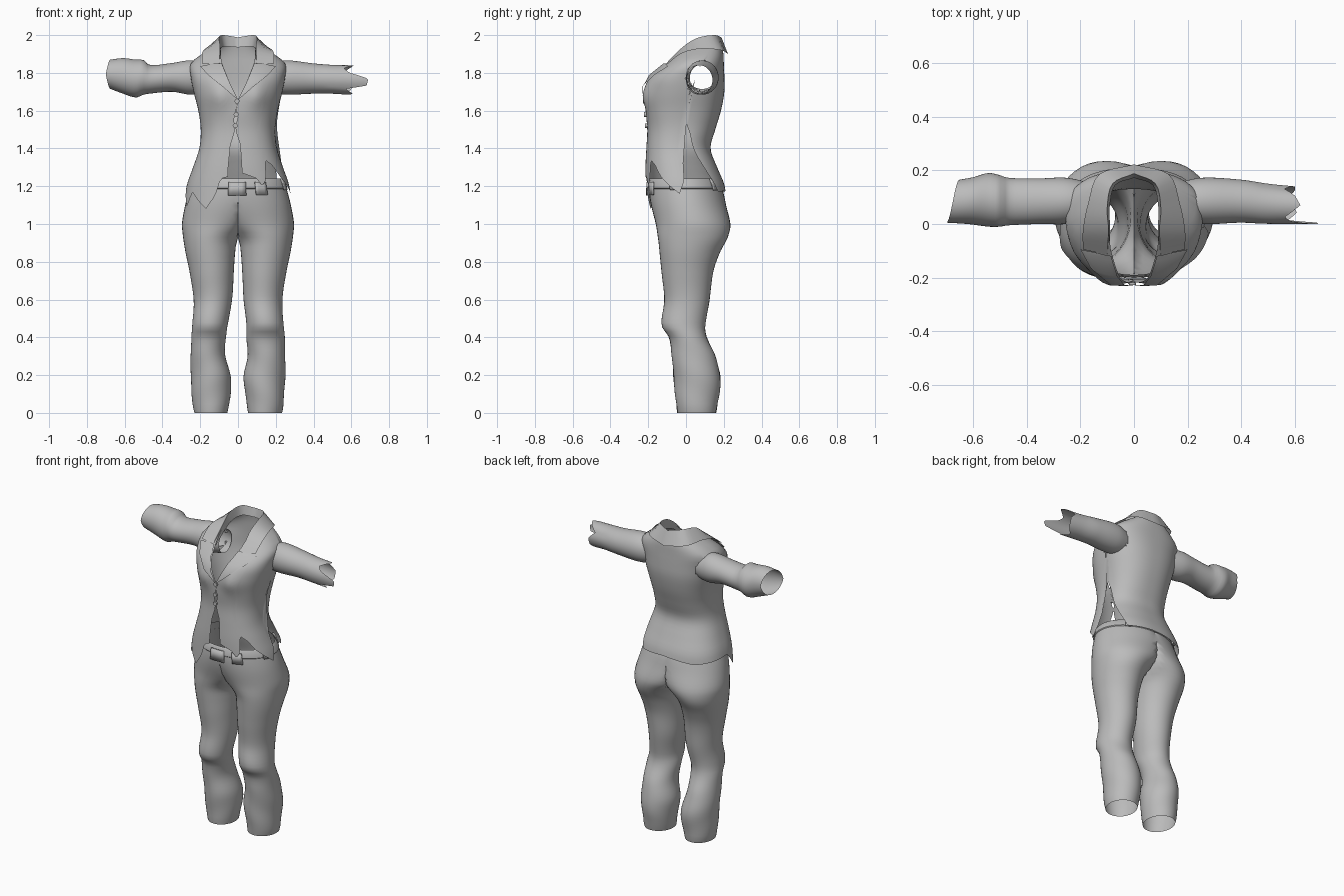
import bpy, bmesh, math
from mathutils import Matrix

cube = bpy.data.objects.get("Cube")
if cube:
    bpy.data.objects.remove(cube)

cloth = bpy.data.materials.new("grey cloth")
cloth.use_nodes = True
GREY = (0.5, 0.5, 0.5, 1)
cloth.diffuse_color = GREY
cloth.node_tree.nodes["Principled BSDF"].inputs["Base Color"].default_value = GREY


def interp(pts, t, smooth=True):
    """Interpolate rows (t, a, b, ...) with a smooth or straight curve."""
    if t <= pts[0][0]:
        return pts[0][1:]
    if t >= pts[-1][0]:
        return pts[-1][1:]
    i = next(k for k in range(len(pts) - 1) if t <= pts[k + 1][0])
    p, q = pts[i], pts[i + 1]
    before, after = pts[max(i - 1, 0)], pts[min(i + 2, len(pts) - 1)]
    h = q[0] - p[0]
    s = (t - p[0]) / h
    out = []
    for k in range(1, len(p)):
        m0 = m1 = q[k] - p[k]
        if smooth:
            m0 = (q[k] - before[k]) / (q[0] - before[0]) * h
            m1 = (after[k] - p[k]) / (after[0] - p[0]) * h
        d = q[k] - p[k]
        out.append(p[k] + s * m0 + s * s * (3 * d - 2 * m0 - m1) + s ** 3 * (m0 + m1 - 2 * d))
    return out


def finish(name, bm):
    mesh = bpy.data.meshes.new(name)
    bmesh.ops.recalc_face_normals(bm, faces=bm.faces)
    for f in bm.faces:
        f.smooth = True
    bm.to_mesh(mesh)
    bm.free()
    mesh.set_sharp_from_angle(angle=math.radians(50))
    mesh.materials.append(cloth)
    obj = bpy.data.objects.new(name, mesh)
    bpy.context.collection.objects.link(obj)
    return obj


def sheet(name, patches, closed=False, drop=None, thick=0):
    """Skin patches, each a list of point rows, into one mesh."""
    bm = bmesh.new()
    for rows in patches:
        grid = [[bm.verts.new(p) for p in row] for row in rows]
        n = len(grid[0])
        for a, b in zip(grid, grid[1:]):
            for j in range(n if closed else n - 1):
                k = (j + 1) % n
                bm.faces.new((a[j], a[k], b[k], b[j]))
    if drop:
        doomed = [f for f in bm.faces if drop(f.calc_center_median())]
        bmesh.ops.delete(bm, geom=doomed, context='FACES')
    bmesh.ops.remove_doubles(bm, verts=bm.verts, dist=0.0004)
    obj = finish(name, bm)
    if thick:
        mod = obj.modifiers.new("thickness", 'SOLIDIFY')
        mod.thickness, mod.offset = thick, 0
    return obj


def power(v, e):
    return math.copysign(abs(v) ** e, v)


# Trousers: two legs that close into a shared pelvis; rows are z, outer, inner, front, back
LEG = [(0, .232, .055, -.045, .158), (.03, .238, .05, -.05, .165), (.18, .25, .03, -.065, .182),
       (.3, .25, .05, -.075, .155), (.4, .247, .045, -.09, .11), (.46, .242, .045, -.128, .102),
       (.6, .235, .03, -.115, .125), (.75, .257, .022, -.13, .145), (.85, .278, .015, -.14, .18),
       (.91, .288, .004, -.146, .212), (.95, .293, -.03, -.152, .228), (1, .297, -.1, -.16, .235),
       (1.1, .28, -.2, -.185, .212), (1.17, .262, -.25, -.195, .197), (1.24, .24, -.24, -.19, .17)]


def leg(side):
    rows = []
    for i in range(53):
        z = 1.24 * i / 52
        outer, inner, front, back = interp(LEG, z)
        if side < 0:
            inner += .02 * math.exp(-((z - .35) / .15) ** 2)
        row = []
        for j in range(40):
            a = math.tau * j / 40
            fold = 1 + .018 * math.sin(32 * z + 2 * a + side) * max(0, 1 - z / .8)
            x = (outer + inner) / 2 + (outer - inner) / 2 * fold * math.cos(a)
            y = (front + back) / 2 + (back - front) / 2 * fold * math.sin(a)
            row.append((side * max(0, x), y, z))
        rows.append(row)
    return rows


sheet("trousers", [leg(1), leg(-1)], closed=True, drop=lambda c: abs(c.x) < 1e-4)


# Waistband, belt loops and buckles follow the waist
def waist(deg, z, off):
    outer, _, front, back = interp(LEG, z)
    a = math.radians(deg)
    return ((outer + off) * math.sin(a),
            (front + back) / 2 - ((back - front) / 2 + off) * math.cos(a), z)


def waist_plate(name, start, end, low, high, off):
    rows = [[waist(start + (end - start) * j / 4, z, off) for j in range(5)] for z in (low, high)]
    sheet(name, [rows], thick=.008)


BAND = [(1.185, 0), (1.19, .006), (1.232, .006), (1.24, 0)]
sheet("waistband", [[[waist(6 * j, z, off) for j in range(60)] for z, off in BAND]], closed=True)
waist_plate("belt_buckle", -11, 9, 1.15, 1.222, .014)
waist_plate("belt_pouch", 20, 34, 1.155, 1.222, .014)
for deg in (70, 140, 180, 220, 290, 325):
    waist_plate("belt_loop", deg - 4, deg + 4, 1.18, 1.24, .01)

# Jacket body: rows are z, half width, front, back
BODY = [(1.06, .29, -.215, .215), (1.2, .272, -.215, .205), (1.3, .238, -.215, .165),
        (1.4, .205, -.21, .13), (1.5, .197, -.205, .155), (1.6, .21, -.213, .185),
        (1.7, .235, -.213, .203), (1.78, .25, -.19, .203), (1.85, .25, -.11, .2),
        (1.9, .19, -.055, .198), (1.95, .11, 0, .19)]
# Ragged hem height by angle, from the front past the left side and round the back
HEM = [(0, 1.27), (16, 1.24), (22, 1.2), (29, 1.24), (34, 1.34), (46, 1.31), (57, 1.25), (65, 1.22),
       (84, 1.16), (92, 1.25), (96, 1.54), (115, 1.4), (130, 1.27), (142, 1.17), (180, 1.18),
       (220, 1.16), (280, 1.18), (298, 1.09), (310, 1.17), (336, 1.08), (347, 1.15), (352, 1.24), (360, 1.25)]
# Front edges: z, left x, right x
EDGE = [(1.1, .025, -.06), (1.3, .02, -.052), (1.42, .012, -.04), (1.48, -.008, -.02),
        (1.52, -.015, -.018), (1.56, 0, -.022), (1.6, -.01, -.011), (1.65, 0, 0),
        (1.75, .045, -.045), (1.85, .085, -.085), (1.95, .1, -.1)]
ROUND = 2.4


def body(deg, z):
    half, front, back = interp(BODY, z)
    s, c = math.sin(math.radians(deg)), math.cos(math.radians(deg))
    x = half * power(s, 2 / ROUND)
    y = (front + back) / 2 - (back - front) / 2 * power(c, 2 / ROUND)
    if c > 0:
        y -= .024 * math.exp(-((abs(x) - .1) / .06) ** 2 - ((z - 1.68) / .07) ** 2)
    return x, y, z


def front_angle(x, z):
    half = interp(BODY, z)[0]
    return math.degrees(math.asin(power(max(-1, min(1, x / half)), ROUND / 2)))


rows = []
for i in range(31):
    row = []
    for j in range(121):
        u = j / 120
        hem = interp(HEM, 360 * u, False)[0]
        z = hem + (1.95 - hem) * i / 30
        left, right = interp(EDGE, z, False)
        a, b = front_angle(left, z), 360 + front_angle(right, z)
        row.append(body(a + (b - a) * u, z))
    rows.append(row)
sheet("jacket_body", [rows], drop=lambda c: abs(c.x) > .15
      and ((c.y - .085) / .075) ** 2 + ((c.z - 1.775) / .075) ** 2 < 1)

# Sleeves: rows are distance out, front, back, bottom, top; the end length varies by angle
SHOULDER = [(.15, .02, .15, 1.7, 1.845), (.25, 0, .172, 1.685, 1.866)]
RIGHT = SHOULDER + [(.35, 0, .17, 1.7, 1.852), (.47, -.005, .172, 1.69, 1.842), (.5, -.01, .182, 1.685, 1.868),
                    (.54, -.01, .19, 1.67, 1.87), (.62, 0, .175, 1.69, 1.878), (.7, .005, .165, 1.715, 1.87)]
LEFT = SHOULDER + [(.4, .005, .165, 1.69, 1.85), (.5, 0, .15, 1.69, 1.842), (.6, 0, .14, 1.685, 1.84)]
CUFF = [(0, .65), (180, .7), (360, .65)]
TORN = [(0, .6), (30, .56), (60, .6), (90, .62), (130, .56), (150, .59), (175, .69), (205, .68),
        (215, .57), (250, .61), (280, .56), (320, .6), (360, .6)]


def sleeve(name, side, shape, ends):
    last = shape[-1][0]
    rows = []
    for i in range(31):
        t = .15 + (last - .15) * i / 30
        front, back, low, high = interp(shape, t)
        row = []
        for j in range(48):
            deg = 7.5 * j
            a = math.radians(deg)
            reach = max(0, (t - last) / .15 + 1)
            x = t + reach * (interp(ends, deg, False)[0] - last)
            row.append((side * x, (front + back) / 2 + (back - front) / 2 * math.cos(a),
                        (low + high) / 2 + (high - low) / 2 * math.sin(a)))
        rows.append(row)
    sheet(name, [rows], closed=True)


sleeve("right_sleeve", -1, RIGHT, CUFF)
sleeve("left_sleeve", 1, LEFT, TORN)

# Lapels lie just over the chest: rows are z, inner x, outer x
LAPEL = [(1.66, 0, .004), (1.73, .036, .085), (1.79, .062, .16), (1.835, .08, .2), (1.85, .085, .13)]
for side, name in ((1, "left_lapel"), (-1, "right_lapel")):
    rows = []
    for z, inner, outer in LAPEL:
        row = []
        for j in range(7):
            x = inner + (outer - inner) * j / 6
            px, py, pz = body(front_angle(x, z), z)
            row.append((side * px, py - .014, pz))
        rows.append(row)
    sheet(name, [rows])

# Collar: stand, fold and outer edge, from the front tip to the middle of the back
STAND = [(0, .09, -.1, 1.83), (1, .09, 0, 1.9), (2, .09, .07, 1.93), (3, .07, .145, 1.94), (4, 0, .172, 1.935)]
FOLD = [(0, .1, -.115, 1.84), (1, .095, -.02, 1.935), (2, .1, .06, 1.985), (3, .08, .15, 2), (4, 0, .188, 1.988)]
OUTER = [(0, .19, -.095, 1.85), (1, .19, -.02, 1.905), (2, .17, .08, 1.928), (3, .13, .185, 1.92), (4, 0, .222, 1.9)]
rows = []
for edge in (STAND, FOLD, OUTER):
    half = [interp(edge, k / 4) for k in range(17)]
    rows.append([tuple(p) for p in half] + [(-x, y, z) for x, y, z in half[-2::-1]])
sheet("collar", [rows])

# Front buttons
for x, z in ((-.005, 1.65), (-.01, 1.58), (-.015, 1.52)):
    bm = bmesh.new()
    place = Matrix.Translation((x, body(0, z)[1] - .006, z)) @ Matrix.Rotation(math.pi / 2, 4, 'X')
    bmesh.ops.create_cone(bm, cap_ends=True, segments=12, radius1=.013, radius2=.013, depth=.01, matrix=place)
    finish("button", bm)
